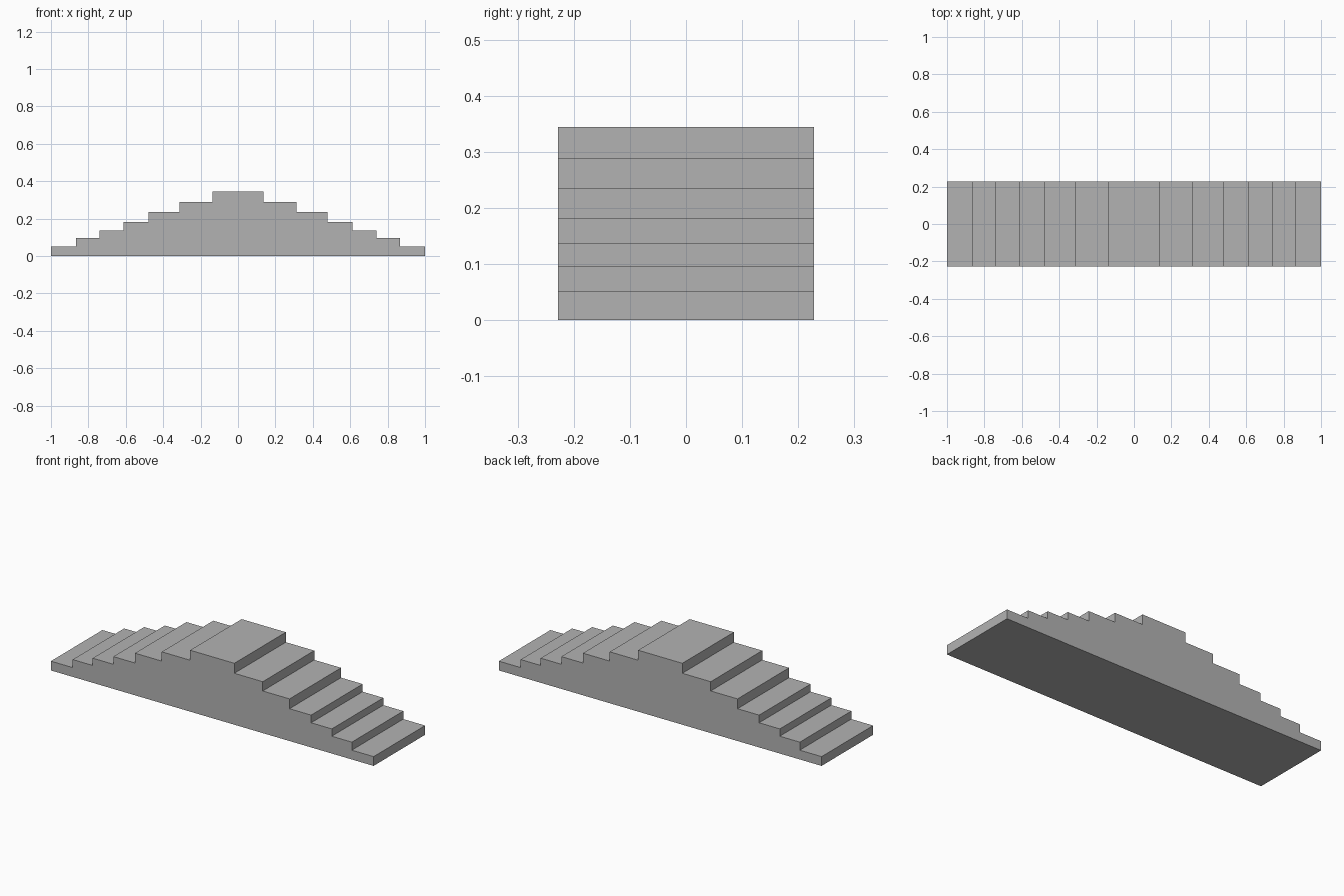
import bpy
import bmesh

cube = bpy.data.objects.get("Cube")
if cube:
    bpy.data.objects.remove(cube, do_unlink=True)

# Stone colour
grey = bpy.data.materials.new("plain grey")
grey.use_nodes = True
colour = (0.45, 0.45, 0.45, 1)
grey.diffuse_color = colour
grey.node_tree.nodes["Principled BSDF"].inputs["Base Color"].default_value = colour

# Each step: outer half-width and tread height, from the ground up
STEPS = [(1.0, 0.052), (0.865, 0.097), (0.741, 0.138), (0.613, 0.181),
         (0.479, 0.236), (0.313, 0.288), (0.137, 0.344)]
HALF_DEPTH = 0.228

# Right-hand stepped outline, then mirrored to close the profile
side = []
floor = 0
for x, z in STEPS:
    side += [(x, floor), (x, z)]
    floor = z
profile = side + [(-x, z) for x, z in reversed(side)]

# Extrude the profile from front to back
bm = bmesh.new()
front = bm.faces.new([bm.verts.new((x, -HALF_DEPTH, z)) for x, z in profile])
extruded = bmesh.ops.extrude_face_region(bm, geom=[front], use_keep_orig=True)
back_verts = [v for v in extruded["geom"] if isinstance(v, bmesh.types.BMVert)]
bmesh.ops.translate(bm, verts=back_verts, vec=(0, 2 * HALF_DEPTH, 0))
bmesh.ops.recalc_face_normals(bm, faces=bm.faces)

mesh = bpy.data.meshes.new("double_staircase")
bm.to_mesh(mesh)
bm.free()
mesh.materials.append(grey)
staircase = bpy.data.objects.new("double_staircase", mesh)
bpy.context.collection.objects.link(staircase)
